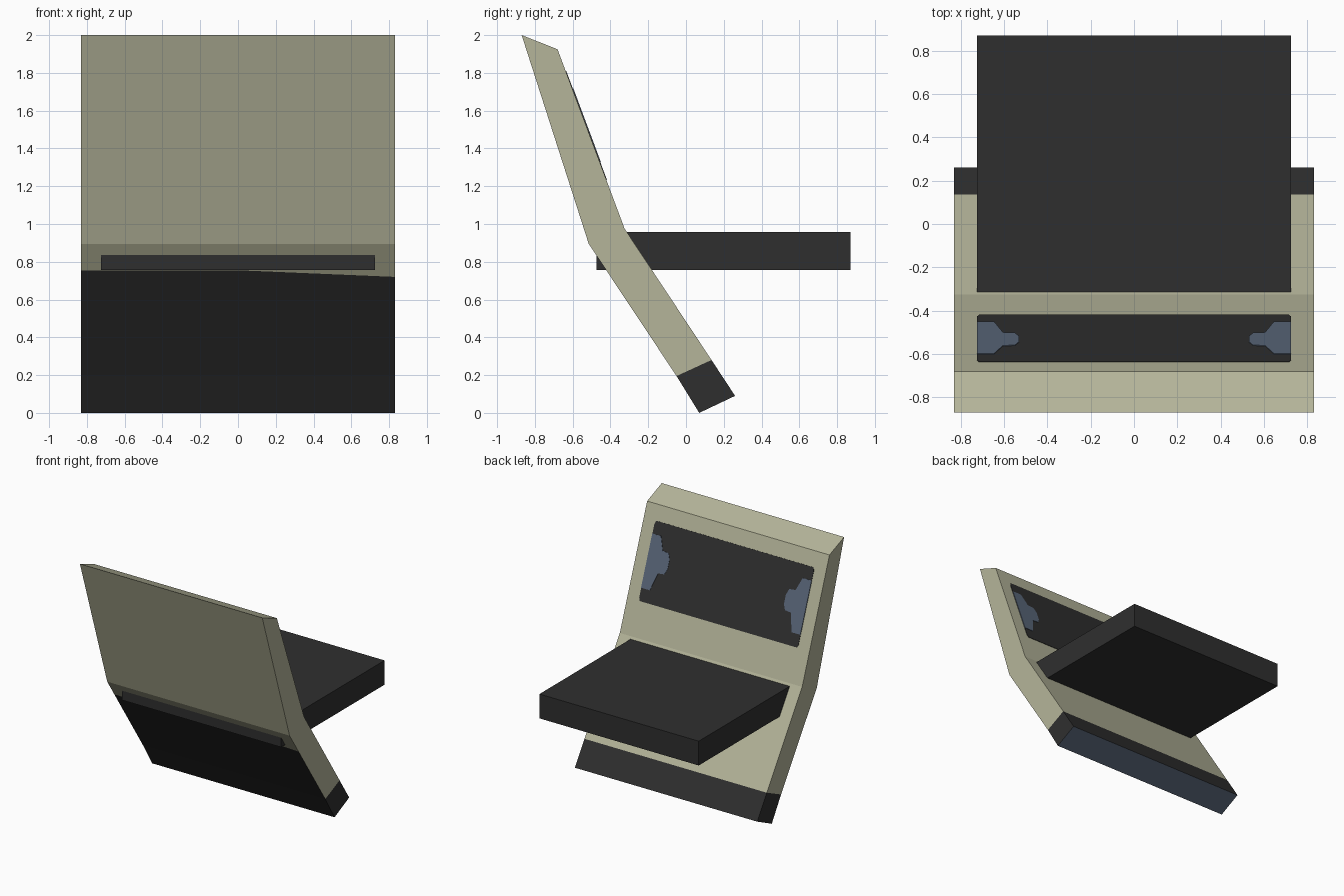
import bpy, bmesh
from mathutils import Vector

if "Cube" in bpy.data.objects:
    bpy.data.objects.remove(bpy.data.objects["Cube"])


def material(name, rgb):
    m = bpy.data.materials.new(name)
    lin = [((c / 255 + 0.055) / 1.055) ** 2.4 for c in rgb]
    m.diffuse_color = (*lin, 1)
    m.use_nodes = True
    m.node_tree.nodes["Principled BSDF"].inputs["Base Color"].default_value = m.diffuse_color
    return m


KHAKI = material("khaki", (181, 181, 154))
BLACK = material("charcoal", (47, 47, 47))
SLATE = material("slate_blue", (90, 103, 122))


def finish(name, bm, mats):
    bmesh.ops.recalc_face_normals(bm, faces=bm.faces)
    me = bpy.data.meshes.new(name)
    bm.to_mesh(me)
    bm.free()
    for m in mats:
        me.materials.append(m)
    ob = bpy.data.objects.new(name, me)
    bpy.context.collection.objects.link(ob)
    return ob


# Bent back shell: matching outer and inner side profiles (y, z), top to bottom
W = 0.83
outer = [(-0.87, 2.0), (-0.515, 0.895), (-0.05, 0.195), (0.07, 0.0)]
inner = [(-0.68, 1.925), (-0.325, 0.975), (0.135, 0.28), (0.26, 0.09)]
bm = bmesh.new()
ring = {(s, k, i): bm.verts.new((s * W, *p))
        for s in (-1, 1) for k, prof in enumerate((outer, inner)) for i, p in enumerate(prof)}


def face(verts, mat):
    bm.faces.new(verts).material_index = mat


def on_outer(x, z):
    return bm.verts.new((x, -0.515 + (0.895 - z) / 0.7 * 0.465, z))


# colour boundary across the outer lower face
cut = [on_outer(-W, 0.755), on_outer(0, 0.755), on_outer(W, 0.72)]
R = lambda s, k, i: ring[(s, k, i)]
for i in range(3):
    dark = 1 if i == 2 else 0
    face([R(-1, 1, i), R(1, 1, i), R(1, 1, i + 1), R(-1, 1, i + 1)], dark)
    if i == 1:
        face([R(-1, 0, 1), R(1, 0, 1), *reversed(cut)], 0)
        face([*cut, R(1, 0, 2), R(-1, 0, 2)], 1)
    else:
        face([R(-1, 0, i), R(1, 0, i), R(1, 0, i + 1), R(-1, 0, i + 1)], dark)
    for s, c in ((-1, cut[0]), (1, cut[2])):
        extra = [c] if i == 1 else []
        face([R(s, 0, i), *extra, R(s, 0, i + 1), R(s, 1, i + 1), R(s, 1, i)], dark)
for i, mat in ((0, 0), (3, 2)):
    face([R(-1, 0, i), R(1, 0, i), R(1, 1, i), R(-1, 1, i)], mat)
finish("back_shell", bm, [KHAKI, BLACK, SLATE])

# Seat slab, passing through the shell
bm = bmesh.new()
bmesh.ops.create_cube(bm, size=1)
for v in bm.verts:
    v.co = Vector((v.co.x * 1.45, v.co.y * 1.345 + 0.1975, v.co.z * 0.2 + 0.857))
finish("seat", bm, [BLACK])

# Thin plates lying on the inner upper face
a, b = Vector((0, *inner[0])), Vector((0, *inner[1]))
normal = Vector((0, a.z - b.z, b.y - a.y)).normalized()


def plate(name, pts, lift, mat):
    bm = bmesh.new()
    vs = []
    for x, y in pts:
        p = a.lerp(b, (y - a.y) / (b.y - a.y))
        vs.append(bm.verts.new(Vector((x, p.y, p.z)) + normal * lift))
    f = bm.faces.new(vs)
    top = bmesh.ops.extrude_face_region(bm, geom=[f])["geom"]
    bmesh.ops.translate(bm, vec=-normal * (lift + 0.001),
                        verts=[g for g in top if isinstance(g, bmesh.types.BMVert)])
    finish(name, bm, [mat])


plate("back_cushion", [(-0.715, -0.637), (0.715, -0.637), (0.725, -0.628), (0.725, -0.43),
                       (0.715, -0.421), (-0.715, -0.421), (-0.725, -0.43), (-0.725, -0.628)],
      0.003, BLACK)
patch = [(0.725, -0.456), (0.645, -0.456), (0.605, -0.505), (0.55, -0.507), (0.53, -0.522),
         (0.53, -0.548), (0.55, -0.564), (0.605, -0.566), (0.645, -0.602), (0.725, -0.602)]
for side, s in (("left", -1), ("right", 1)):
    plate(side + "_cushion_patch", [(s * x, y) for x, y in patch], 0.006, SLATE)
